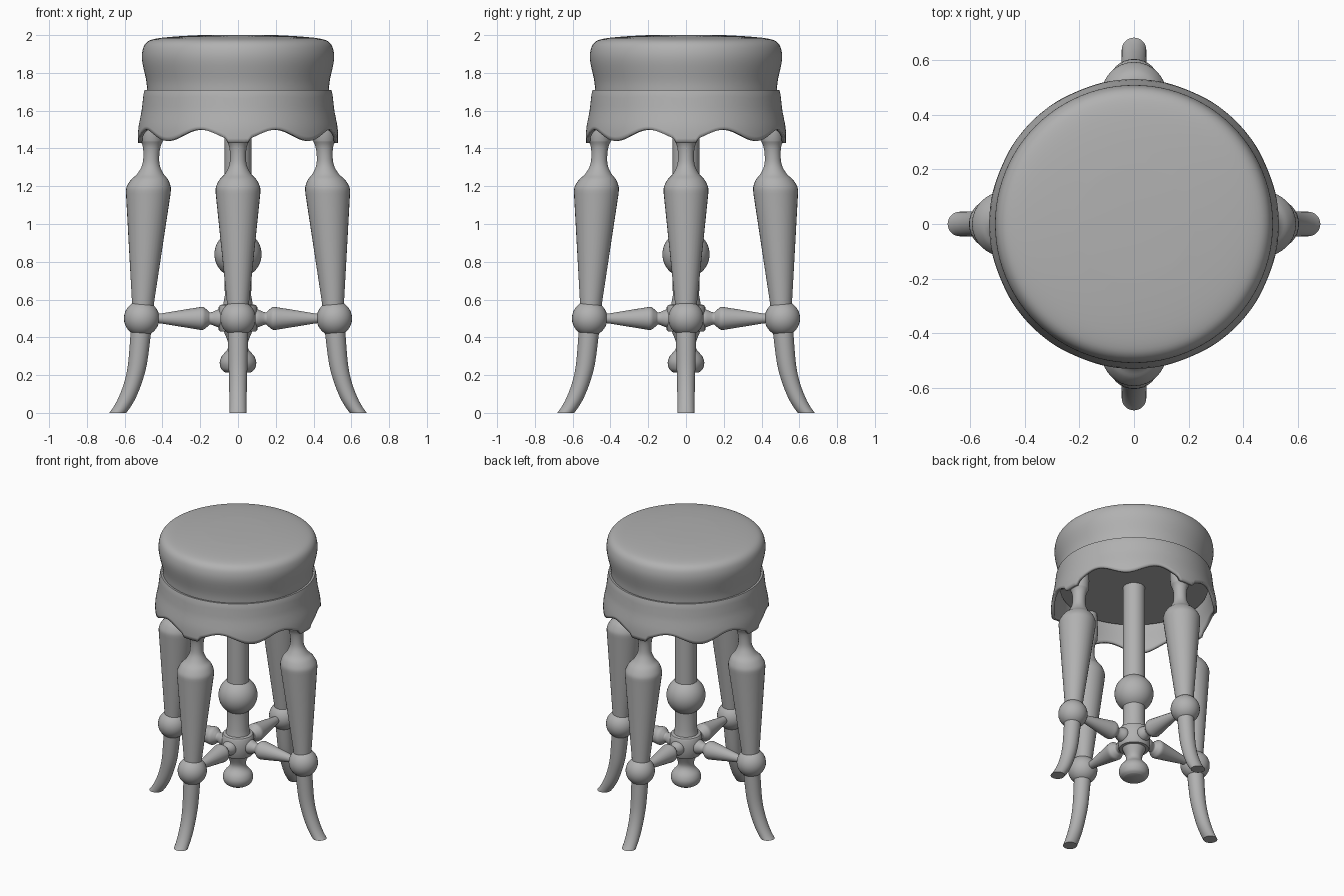
import bpy, bmesh, math
from mathutils import Matrix, Vector

if "Cube" in bpy.data.objects:
    bpy.data.objects.remove(bpy.data.objects["Cube"])

# Dark grey for every part
grey = bpy.data.materials.new("dark_grey")
grey.diffuse_color = (.44, .44, .44, 1)
grey.use_nodes = True
grey.node_tree.nodes["Principled BSDF"].inputs["Base Color"].default_value = grey.diffuse_color


def catmull(pts, n=4):
    """Smooth a short list of points."""
    out = []
    for i in range(len(pts) - 1):
        p0, p1, p2, p3 = (Vector(pts[min(max(i + k, 0), len(pts) - 1)]) for k in (-1, 0, 1, 2))
        for s in range(n):
            t = s / n
            out.append(0.5 * (2 * p1 + (p2 - p0) * t + (2 * p0 - 5 * p1 + 4 * p2 - p3) * t * t
                              + (3 * p1 - p0 - 3 * p2 + p3) * t ** 3))
    return out + [Vector(pts[-1])]


def finish(bm, name, matrix=None, angle=35):
    bmesh.ops.recalc_face_normals(bm, faces=bm.faces)
    if matrix:
        bm.transform(matrix)
    me = bpy.data.meshes.new(name)
    bm.to_mesh(me)
    bm.free()
    me.materials.append(grey)
    ob = bpy.data.objects.new(name, me)
    bpy.context.collection.objects.link(ob)
    bpy.ops.object.select_all(action='DESELECT')
    ob.select_set(True)
    bpy.context.view_layer.objects.active = ob
    bpy.ops.object.shade_smooth_by_angle(angle=math.radians(angle))
    return ob


def turned(name, rings, segs=32, matrix=None):
    """Capped stack of round rings given as (z, centre x, radius)."""
    bm = bmesh.new()
    rows = [[bm.verts.new((cx + r * math.cos(2 * math.pi * i / segs),
                           r * math.sin(2 * math.pi * i / segs), z)) for i in range(segs)]
            for z, cx, r in rings]
    for a, b in zip(rows, rows[1:]):
        for i in range(segs):
            j = (i + 1) % segs
            bm.faces.new((a[i], a[j], b[j], b[i]))
    bm.faces.new(rows[0])
    bm.faces.new(rows[-1])
    return finish(bm, name, matrix)


# Cushion
cushion = catmull([(1.705, 0, .481), (1.76, 0, .486), (1.86, 0, .507), (1.92, 0, .505),
                   (1.96, 0, .485), (1.98, 0, .44), (1.992, 0, .34), (2.0, 0, .2)])
turned("seat_cushion", [(1.62, 0, .474)] + cushion + [(2.0, 0, .02)], 96)

# Scalloped apron with a tab over each leg
N, ROWS = 192, 12
flare = [(1.71, .494), (1.69, .5), (1.60, .510), (1.52, .526), (1.48, .530), (1.40, .530)]


def apron_radius(z):
    for (z0, r0), (z1, r1) in zip(flare, flare[1:]):
        if z >= z1:
            return r0 + (r1 - r0) * (z0 - z) / (z0 - z1)
    return flare[-1][1]


bm = bmesh.new()
grid = []
for k in range(-1, ROWS + 1):
    row = []
    for i in range(N):
        a = 2 * math.pi * i / N
        off = abs((a + math.pi / 4) % (math.pi / 2) - math.pi / 4)
        tab = off < math.radians(7)
        bottom = 1.43 if tab else 1.47 - .03 * math.cos(8 * a)
        z = 1.71 + (bottom - 1.71) * max(k, 0) / ROWS
        r = .465 if k < 0 else apron_radius(z)
        row.append(bm.verts.new((r * math.cos(a), r * math.sin(a), z)))
    grid.append(row)
for p, q in zip(grid, grid[1:]):
    for i in range(N):
        j = (i + 1) % N
        bm.faces.new((p[i], q[i], q[j], p[j]))
apron = finish(bm, "seat_apron")
solid = apron.modifiers.new("thickness", 'SOLIDIFY')
solid.thickness = .02
solid.offset = -1

# Central post with ball, hub and bottom knob
ball = [(.84 + .125 * math.sin(a), 0, .125 * math.cos(a))
        for a in (.97 * (k / 8 - 1) for k in range(17))]
knob = catmull([(.213, 0, .065), (.23, 0, .087), (.265, 0, .097), (.30, 0, .086),
                (.335, 0, .057), (.37, 0, .052), (.43, 0, .075)])
hub = [(.43, 0, .095), (.44, 0, .102), (.56, 0, .102), (.57, 0, .095), (.575, 0, .078),
       (.62, 0, .07)]
turned("centre_post", knob + hub + ball + [(1.63, 0, .07)], 40)

# Legs, leg balls and stretchers, repeated four times
upper = [(.58, .503, .058)] + catmull(
    [(1.16, .475, .118), (1.195, .473, .117), (1.235, .468, .098), (1.265, .464, .07),
     (1.31, .461, .047), (1.36, .459, .042), (1.41, .457, .047), (1.44, .456, .06)]) + [
    (1.50, .454, .062), (1.63, .445, .05)]
lower = catmull([(0, .637, .045), (.03, .615, .045), (.08, .587, .046), (.16, .556, .047),
                 (.26, .532, .05), (.42, .515, .054)])
stretcher = [(.06, 0, .04)] + catmull(
    [(.085, 0, .047), (.105, 0, .047), (.145, 0, .032), (.16, 0, .042), (.185, 0, .06),
     (.215, 0, .058)]) + [(.41, 0, .026), (.47, 0, .022)]
lay = Matrix.Translation((0, 0, .5)) @ Matrix.Rotation(math.pi / 2, 4, 'Y')
for k, side in enumerate(("right", "back", "left", "front")):
    turn = Matrix.Rotation(k * math.pi / 2, 4, 'Z')
    turned(side + "_leg", lower + upper, 32, turn)
    turned(side + "_stretcher", stretcher, 24, turn @ lay)
    bm = bmesh.new()
    bmesh.ops.create_uvsphere(bm, u_segments=32, v_segments=16, radius=.094)
    finish(bm, side + "_leg_ball", turn @ Matrix.Translation((.51, 0, .5)))
